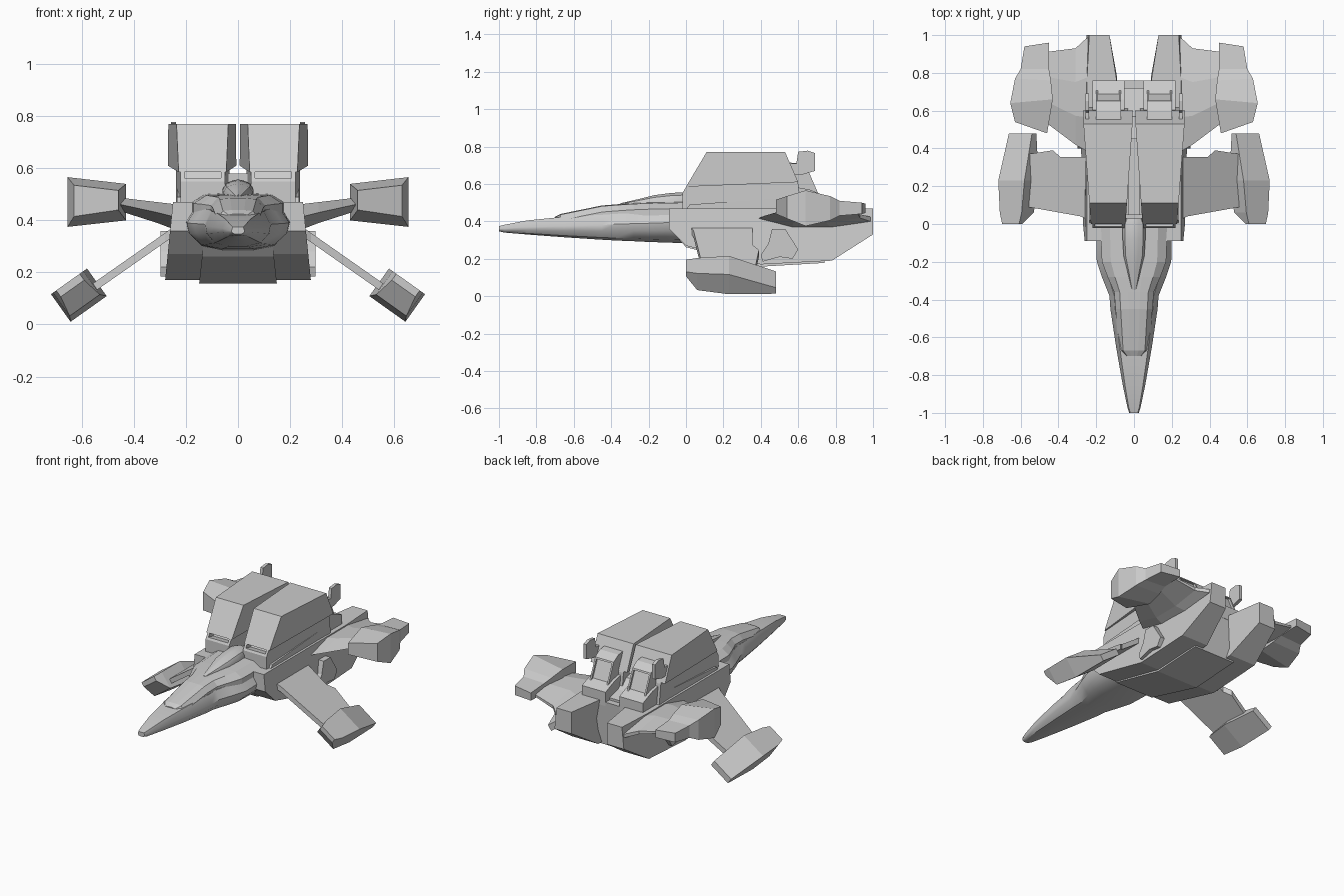
import bpy, bmesh
from mathutils import Vector

if "Cube" in bpy.data.objects:
    bpy.data.objects.remove(bpy.data.objects["Cube"])


def loft(name, rings, mirror=True, smooth=False):
    """Skin a list of equal-length point rings, cap the ends, mirror across x."""
    bm = bmesh.new()
    rows = [[bm.verts.new(p) for p in r] for r in rings]
    n = len(rows[0])
    for a, b in zip(rows, rows[1:]):
        for i in range(n):
            j = (i + 1) % n
            bm.faces.new((a[i], a[j], b[j], b[i]))
    bm.faces.new(rows[0])
    bm.faces.new(rows[-1])
    bmesh.ops.recalc_face_normals(bm, faces=bm.faces)
    me = bpy.data.meshes.new(name)
    bm.to_mesh(me)
    bm.free()
    ob = bpy.data.objects.new(name, me)
    bpy.context.collection.objects.link(ob)
    if mirror:
        m = ob.modifiers.new("mirror", 'MIRROR')
        m.use_clip = False
        m.use_mirror_merge = False
    if smooth:
        bpy.context.view_layer.objects.active = ob
        ob.select_set(True)
        bpy.ops.object.shade_smooth_by_angle(angle=0.6)
        ob.select_set(False)
    return ob


def prism(name, profile, x0, x1, mirror=True):
    """Side profile (y, z) between two x surfaces; x0/x1 are numbers or f(y, z)."""
    fx = [x if callable(x) else (lambda y, z, v=x: v) for x in (x0, x1)]
    return loft(name, [[(f(y, z), y, z) for y, z in profile] for f in fx], mirror)


def sym(half, y):
    """Close a half section (x, z), listed bottom to top, into a full ring at y."""
    return [(x, y, z) for x, z in half] + [(-x, y, z) for x, z in reversed(half)]


def recess(ob, direction, thickness, shift):
    """Inset the face most aligned with direction and push it by shift."""
    bm = bmesh.new()
    bm.from_mesh(ob.data)
    d = Vector(direction).normalized()
    f = max(bm.faces, key=lambda f: f.normal.dot(d))
    bmesh.ops.inset_individual(bm, faces=[f], thickness=thickness)
    r = bmesh.ops.extrude_discrete_faces(bm, faces=[f])
    top = r['faces'][0]
    bmesh.ops.translate(bm, verts=top.verts, vec=shift)
    bm.to_mesh(ob.data)
    bm.free()


# nose: lower hull (y, half width, bottom, middle, top)
hull = [(-1, .025, .347, .36, .375), (-.97, .035, .34, .362, .382),
        (-.85, .06, .33, .37, .405), (-.65, .095, .315, .375, .425),
        (-.45, .125, .302, .38, .435), (-.38, .13, .298, .385, .44),
        (-.28, .17, .294, .388, .445), (-.2, .197, .29, .39, .45),
        (-.05, .2, .285, .395, .46), (.08, .2, .285, .395, .46)]
loft("nose_hull", [sym([(.3 * w, b), (.7 * w, b + .15 * (m - b)), (.95 * w, m - .4 * (m - b)),
                        (w, m), (.8 * w, t), (.3 * w, t)], y)
                   for y, w, b, m, t in hull], mirror=False, smooth=True)

# nose: raised upper deck (y, half width, top)
deck = [(-.7, .05, .425), (-.67, .08, .44), (-.45, .098, .485), (-.36, .105, .492),
        (-.28, .14, .497), (-.2, .17, .5), (.05, .18, .505)]
loft("nose_deck", [sym([(w, .40), (w, t - .035), (.72 * w, t - .004), (.3 * w, t)], y)
                   for y, w, t in deck], mirror=False)

# cockpit canopy
canopy = [(-.35, .012, .497), (-.25, .035, .52), (-.17, .055, .54),
          (-.08, .06, .552), (0, .06, .556), (.03, .045, .55)]
loft("canopy", [sym([(w, .48), (w, .48 + .5 * (t - .48)), (.8 * w, .48 + .8 * (t - .48)),
                     (.4 * w, t - .004), (.1 * w, t)], y)
                for y, w, t in canopy], mirror=False, smooth=True)

# main body: two side halves that end in rear prongs, and a central keel
body = [(-.09, .47), (-.09, .36), (0, .27), (.4, .17), (.78, .19), (1, .33), (1, .47), (.75, .47)]
prism("body_side", body, lambda y, z: .09 + max(0, y - .78) * .18,
      lambda y, z: .25 + .1 * (.47 - z) - max(0, y - .78) * .06)
keel = [(-.07, .465), (-.07, .34), (0, .262), (.4, .158), (.74, .178), (.76, .465)]
prism("keel_right", keel, 0, lambda y, z: .115 + .11 * (.47 - z))

# raised patch on the body flank
patch = [(.46, .36), (.53, .36), (.6, .25), (.57, .2), (.5, .21), (.41, .185), (.4, .22), (.44, .28)]
prism("flank_patch", patch, .24, .298)

# upper engine housings with recessed intakes
pod = [(-.02, .45), (-.02, .55), (.11, .768), (.53, .768), (.6, .6), (.62, .45)]
housing = prism("engine_housing", pod, lambda y, z: .05 - .03 * max(0, y),
                lambda y, z: .22 + .03 * max(0, y))
recess(housing, (0, -.86, .5), .021, (0, .05, -.01))

# flared shoulders widening to the rear
shoulder = [(.0, .585), (.11, .77), (.53, .77), (.6, .61)]
prism("engine_shoulder", shoulder, lambda y, z: .045 - .07 * min(y, .55),
      lambda y, z: .228 + .075 * min(y, .55))

# lower fairing under each housing
fairing = [(-.01, .45), (.02, .49), (.58, .53), (.62, .45)]
prism("housing_fairing", fairing, .03, .235)

# rear exhaust: base block, sloped nozzle and centre filler
prism("exhaust_base", [(.5, .44), (.5, .6), (.66, .57), (.76, .53), (.76, .44)], .05, .22)
nozzle = prism("exhaust_nozzle", [(.5, .5), (.5, .72), (.6, .71), (.65, .68), (.715, .53), (.7, .5)],
               .068, .202)
recess(nozzle, (0, .9, .4), .015, (0, -.015, 0))
prism("centre_filler", [(.45, .44), (.45, .58), (.57, .56), (.63, .5), (.72, .48), (.72, .44)], 0, .052)

# small upright tail fins
fin = [(.52, .65), (.62, .65), (.69, .67), (.69, .765), (.65, .778), (.6, .772), (.59, .71), (.52, .71)]
prism("tail_fin", fin, .238, .258)

# rear wings (x, front y, back y, centre z, half thickness)
wing = [(.2, .36, 1.0, .41, .05), (.25, .385, .985, .415, .048),
        (.31, .42, .93, .43, .04), (.47, .54, .91, .465, .024)]
loft("rear_wing", [[(x, a, z), (x, a + .3 * (b - a), z + t), (x, a + .65 * (b - a), z + t),
                    (x, b, z + .2 * t), (x, b, z - .3 * t), (x, a + .65 * (b - a), z - t),
                    (x, a + .3 * (b - a), z - t)] for x, a, b, z, t in wing])

# rear wing pods (inner y, outer y, inner x, outer x, inner low/high, outer low/high)
tip = [(.48, .54, .46, .63, .44, .515, .415, .535), (.66, .64, .43, .655, .40, .54, .375, .566),
       (.76, .77, .44, .63, .42, .52, .405, .535), (.82, .82, .45, .60, .44, .505, .43, .51),
       (.96, .94, .45, .58, .445, .495, .44, .5)]
loft("rear_wing_pod", [[(a, yi, l0), (b, yo, l1), (b, yo, h1), (a, yi, h0)]
                       for yi, yo, a, b, l0, h0, l1, h1 in tip])

# front lower wings: flat drooping struts with a notched trailing edge
outline = [(.2, .0), (.28, .04), (.56, .09), (.56, .37), (.43, .39), (.39, .355), (.2, .355)]
loft("front_wing", [[(x, y, .355 - .7 * (x - .25) + dz) for x, y in outline] for dz in (-.018, .018)])

# front wing pods: tilted slabs (y, u range along wing, v range across it)
slab = [(0, .035, .145, -.03, 0), (.06, .018, .16, -.11, 0),
        (.23, 0, .17, -.13, 0), (.48, .015, .165, -.13, -.09)]


def tilt(y, u, v):
    return (.58 + .815 * u + .58 * v, y, .215 - .58 * u + .815 * v)


loft("front_wing_pod", [[tilt(y, a, lo), tilt(y, b, lo), tilt(y, b, hi), tilt(y, a, hi)]
                        for y, a, b, lo, hi in slab])
